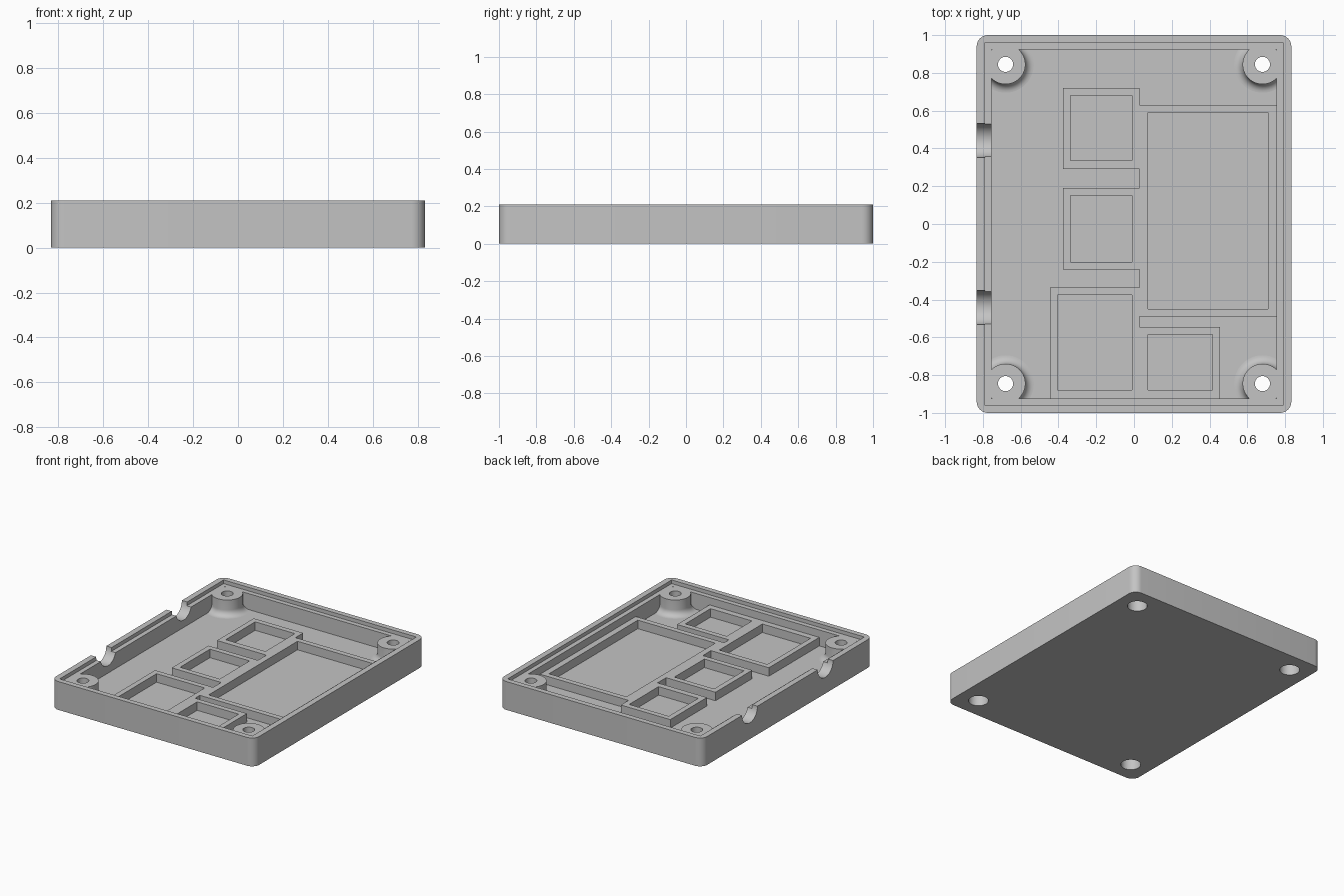
import bpy, bmesh, math

cube = bpy.data.objects.get("Cube")
if cube:
    bpy.data.objects.remove(cube, do_unlink=True)

HALF_X, HALF_Y, HEIGHT = 0.833, 1.0, 0.21
FLOOR, LEDGE, RIB_TOP = 0.065, 0.183, 0.128
BOSS_X, BOSS_Y = 0.68, 0.845

grey = bpy.data.materials.new("plain grey")
grey.use_nodes = True
grey.diffuse_color = (0.55, 0.55, 0.55, 1)
grey.node_tree.nodes["Principled BSDF"].inputs["Base Color"].default_value = grey.diffuse_color


def finish(name, bm, location=(0, 0, 0)):
    bmesh.ops.recalc_face_normals(bm, faces=bm.faces[:])
    mesh = bpy.data.meshes.new(name)
    bm.to_mesh(mesh)
    bm.free()
    mesh.materials.append(grey)
    obj = bpy.data.objects.new(name, mesh)
    obj.location = location
    bpy.context.collection.objects.link(obj)
    return obj


def box(name, hx, hy, z0, z1, corner=0):
    bm = bmesh.new()
    bmesh.ops.create_cube(bm, size=2)
    for v in bm.verts:
        v.co = (v.co.x * hx, v.co.y * hy, z1 if v.co.z > 0 else z0)
    if corner:
        upright = [e for e in bm.edges if abs(e.verts[0].co.z - e.verts[1].co.z) > 0.01]
        bmesh.ops.bevel(bm, geom=upright, offset=corner, segments=8,
                        profile=0.5, affect='EDGES')
    return finish(name, bm)


def cylinder(name, radius, length, location, along_x=False):
    bm = bmesh.new()
    bmesh.ops.create_cone(bm, cap_ends=True, segments=48, radius1=radius,
                          radius2=radius, depth=length)
    obj = finish(name, bm, location)
    if along_x:
        obj.rotation_euler.y = math.pi / 2
    return obj


def smooth(obj):
    bpy.ops.object.select_all(action='DESELECT')
    obj.select_set(True)
    bpy.context.view_layer.objects.active = obj
    bpy.ops.object.shade_smooth_by_angle(angle=math.radians(30))


def cut(target, cutters):
    for c in cutters:
        mod = target.modifiers.new(c.name, 'BOOLEAN')
        mod.operation, mod.solver, mod.object = 'DIFFERENCE', 'EXACT', c
        c.hide_render = True
    bpy.context.view_layer.update()
    evaluated = target.evaluated_get(bpy.context.evaluated_depsgraph_get())
    mesh = bpy.data.meshes.new_from_object(evaluated)
    target.modifiers.clear()
    target.data = mesh
    for c in cutters:
        bpy.data.objects.remove(c, do_unlink=True)


# Tray: rounded shell with a stepped rim, cable notches and screw holes
tray = box("tray", HALF_X, HALF_Y, 0, HEIGHT, corner=0.06)
cutters = [
    box("cavity_cutter", 0.755, 0.925, FLOOR, HEIGHT + 0.1),
    box("ledge_cutter", 0.79, 0.96, LEDGE, HEIGHT + 0.1),
]
for side in (-1, 1):
    cutters.append(cylinder("notch_cutter", 0.09, 0.2,
                            (-0.8, side * 0.4425, HEIGHT), along_x=True))
corners = [(sx, sy) for sx in (-1, 1) for sy in (-1, 1)]
for sx, sy in corners:
    cutters.append(cylinder("hole_cutter", 0.068, 0.15, (sx * BOSS_X, sy * BOSS_Y, 0)))
cut(tray, cutters)
smooth(tray)


# Screw bosses: lathed ring with a stepped bore and a fillet at the foot
def boss(name, location):
    bore, head, outer, fillet = 0.04, 0.068, 0.105, 0.045
    profile = [(head, FLOOR - 0.005), (head, 0.11), (bore, 0.11),
               (bore, LEDGE), (outer, LEDGE)]
    for i in range(9):
        a = math.pi / 2 * i / 8
        profile.append((outer + fillet * (1 - math.cos(a)),
                        FLOOR + fillet * (1 - math.sin(a))))
    profile.append((outer + fillet, FLOOR - 0.005))
    bm = bmesh.new()
    steps = 48
    rings = []
    for s in range(steps):
        t = math.tau * s / steps
        rings.append([bm.verts.new((r * math.cos(t), r * math.sin(t), z))
                      for r, z in profile])
    n = len(profile)
    for s in range(steps):
        a, b = rings[s], rings[(s + 1) % steps]
        for k in range(n):
            m = (k + 1) % n
            bm.faces.new((a[k], b[k], b[m], a[m]))
    smooth(finish(name, bm, location))


for sx, sy in corners:
    name = ("back" if sy > 0 else "front") + ("_left" if sx > 0 else "_right") + "_boss"
    boss(name, (sx * BOSS_X, sy * BOSS_Y, 0))


# Raised component frames on the floor: outer and inner x0, x1, y0, y1
def frame(name, outer, inner):
    bm = bmesh.new()
    loops = []
    for x0, x1, y0, y1 in (outer, inner):
        for z in (FLOOR - 0.005, RIB_TOP):
            loops.append([bm.verts.new((x, y, z)) for x, y in
                          ((x0, y0), (x1, y0), (x1, y1), (x0, y1))])
    out_low, out_top, in_low, in_top = loops
    for a, b in ((out_low, out_top), (out_top, in_top), (in_top, in_low), (in_low, out_low)):
        for i in range(4):
            j = (i + 1) % 4
            bm.faces.new((a[i], a[j], b[j], b[i]))
    finish(name, bm)


frame("large_frame", (0.03, 0.77, -0.49, 0.63), (0.075, 0.71, -0.45, 0.59))
frame("back_frame", (-0.375, 0.03, 0.29, 0.72), (-0.335, -0.01, 0.335, 0.68))
frame("middle_frame", (-0.375, 0.03, -0.24, 0.19), (-0.335, -0.01, -0.2, 0.15))
frame("front_frame", (-0.445, 0.03, -0.94, -0.335), (-0.405, -0.01, -0.88, -0.375))
frame("small_front_frame", (0.03, 0.455, -0.94, -0.545), (0.075, 0.415, -0.88, -0.585))

# Short spine joining the frames between the gaps
frame_joins = ((-0.24, -0.335), (0.29, 0.19))
